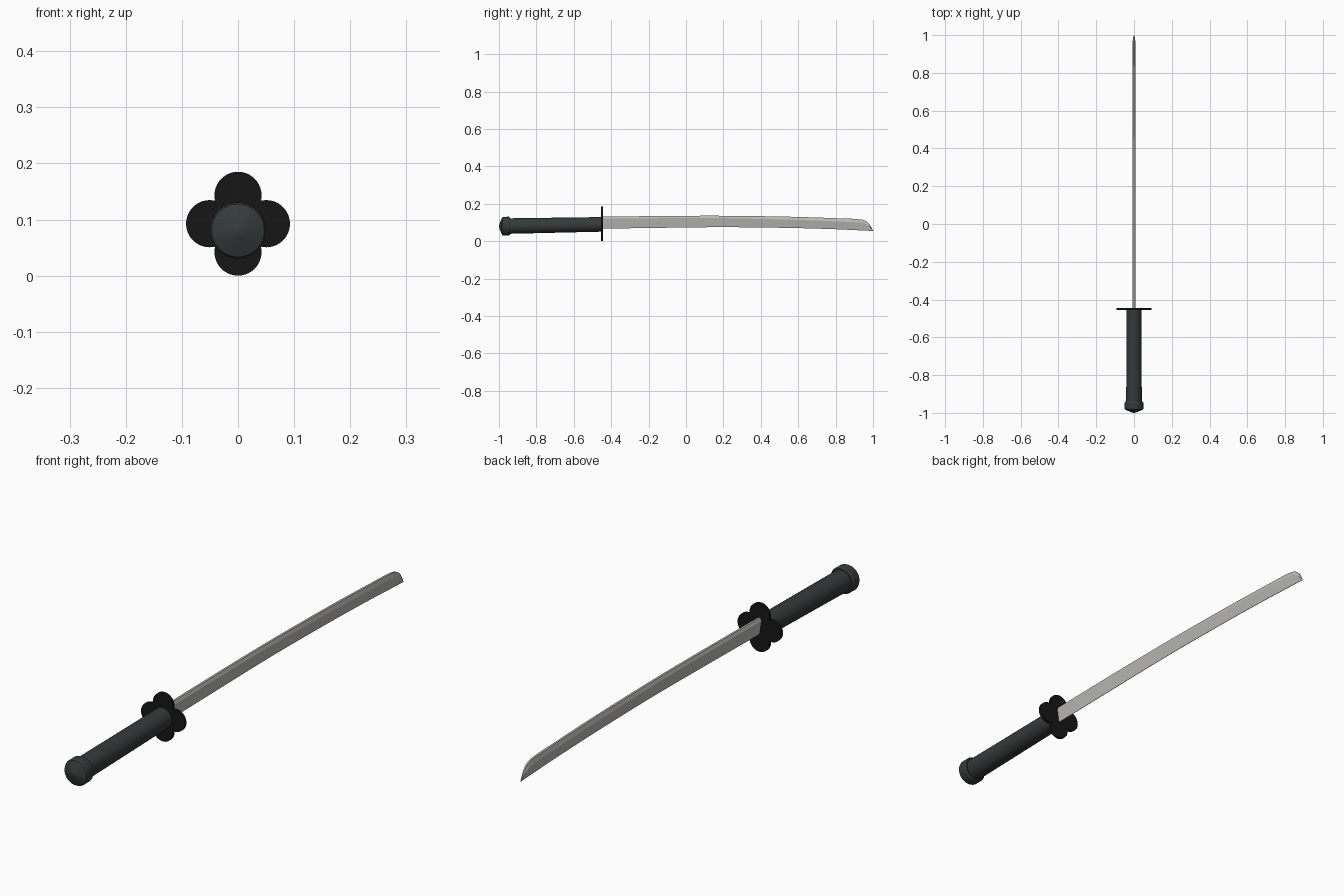
import bpy, bmesh, math

if "Cube" in bpy.data.objects:
    bpy.data.objects.remove(bpy.data.objects["Cube"])


def material(name, rgb):
    m = bpy.data.materials.new(name)
    m.diffuse_color = (*rgb, 1)
    m.use_nodes = True
    m.node_tree.nodes["Principled BSDF"].inputs["Base Color"].default_value = m.diffuse_color
    return m


def finish(name, bm, mat, angle=30):
    bmesh.ops.recalc_face_normals(bm, faces=bm.faces)
    me = bpy.data.meshes.new(name)
    bm.to_mesh(me)
    bm.free()
    ob = bpy.data.objects.new(name, me)
    bpy.context.collection.objects.link(ob)
    me.materials.append(mat)
    bpy.ops.object.select_all(action='DESELECT')
    ob.select_set(True)
    bpy.context.view_layer.objects.active = ob
    bpy.ops.object.shade_smooth_by_angle(angle=math.radians(angle))
    return ob


def loft(name, rings, mat, angle=30):
    """Skin a list of closed rings and cap both ends."""
    bm = bmesh.new()
    loops = [[bm.verts.new(p) for p in r] for r in rings]
    for a, b in zip(loops, loops[1:]):
        for i in range(len(a)):
            j = (i + 1) % len(a)
            bm.faces.new((a[i], a[j], b[j], b[i]))
    bm.faces.new(loops[0])
    bm.faces.new(loops[-1])
    return finish(name, bm, mat, angle)


def axis_z(y):
    # the grip rises slightly towards the guard
    return 0.080 + 0.010 * (y + 1) / 0.55


def circle(y, r, n=48):
    return [(r * math.cos(2 * math.pi * i / n), y,
             axis_z(y) + r * math.sin(2 * math.pi * i / n)) for i in range(n)]


def interp(table, y, col):
    # smooth cubic through the table rows
    for k in range(len(table) - 1):
        a, b = table[k], table[k + 1]
        if y <= b[0]:
            break
    p = table[max(k - 1, 0)]
    q = table[min(k + 2, len(table) - 1)]
    h = b[0] - a[0]
    t = (y - a[0]) / h
    m0 = (b[col] - p[col]) / (b[0] - p[0]) * h
    m1 = (q[col] - a[col]) / (q[0] - a[0]) * h
    return ((2*t**3 - 3*t**2 + 1) * a[col] + (t**3 - 2*t**2 + t) * m0
            + (3*t**2 - 2*t**3) * b[col] + (t**3 - t**2) * m1)


grip_mat = material("dark_grip", (0.035, 0.042, 0.042))
guard_mat = material("black_guard", (0.008, 0.008, 0.008))
steel = material("steel", (0.50, 0.49, 0.46))

# handle and pommel
loft("handle", [circle(-0.96, 0.0415), circle(-0.447, 0.039)], grip_mat)
pommel = [(-0.940, 0.040), (-0.941, 0.046), (-0.947, 0.050), (-0.977, 0.050),
          (-0.983, 0.047), (-0.996, 0.016), (-1.0, 0.002)]
loft("pommel", [circle(y, r) for y, r in pommel], grip_mat, 25)

# four-lobed guard
def quatrefoil(y, d=0.0505, r=0.042, n=128):
    pts = []
    for i in range(n):
        t = 2 * math.pi * i / n
        a = (t + math.pi / 4) % (math.pi / 2) - math.pi / 4
        rad = d * math.cos(a) + math.sqrt(r * r - (d * math.sin(a)) ** 2)
        pts.append((rad * math.cos(t), y, 0.0925 + rad * math.sin(t)))
    return pts


loft("guard", [quatrefoil(-0.455), quatrefoil(-0.444)], guard_mat)

# blade: y, cutting edge, ridge, spine, half thickness
shape = [(-0.45, 0.067, 0.120, 0.131, 0.009),
         (-0.10, 0.072, 0.123, 0.135, 0.009),
         (0.20, 0.075, 0.123, 0.136, 0.009),
         (0.55, 0.071, 0.115, 0.131, 0.009),
         (0.80, 0.064, 0.106, 0.123, 0.009),
         (0.93, 0.058, 0.099, 0.117, 0.008),
         (0.965, 0.0565, 0.090, 0.106, 0.007),
         (0.985, 0.0555, 0.075, 0.085, 0.005),
         (1.0, 0.055, 0.0565, 0.058, 0.001)]
stations = [-0.45 + 1.38 * i / 36 for i in range(37)]
stations += [0.94, 0.95, 0.96, 0.968, 0.976, 0.984, 0.992, 1.0]
rings = []
for y in stations:
    e, m, s, w = (interp(shape, y, c) for c in (1, 2, 3, 4))
    rings.append([(0.0008, y, e), (w, y, m), (w * 0.45, y, s),
                  (-w * 0.45, y, s), (-w, y, m), (-0.0008, y, e)])
loft("blade", rings, steel, 20)
